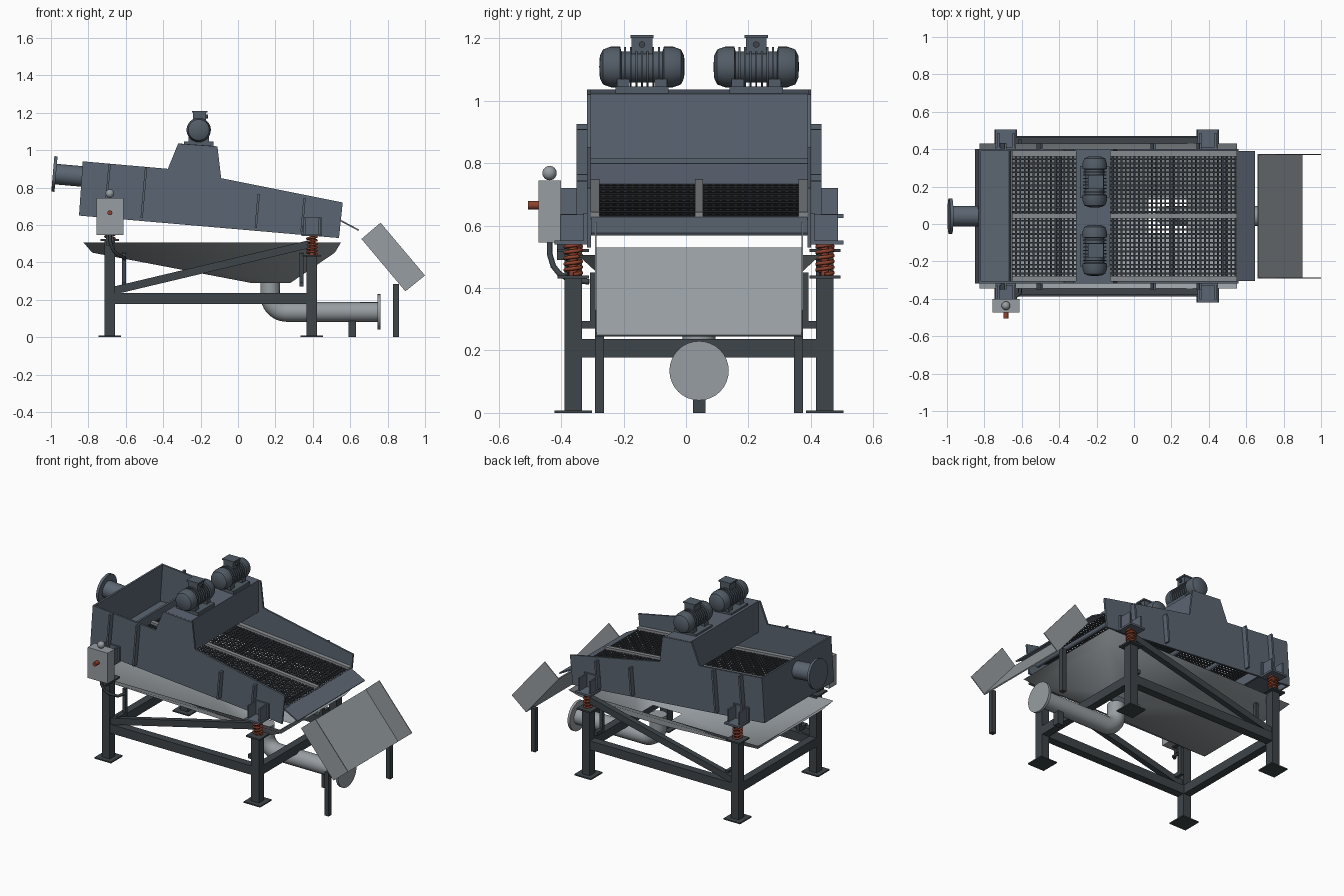
import bpy, bmesh
from math import sin, cos, pi, radians
from mathutils import Vector

if "Cube" in bpy.data.objects:
    bpy.data.objects.remove(bpy.data.objects["Cube"])

C = 0.042       # centre plane of the machine in y
SLOPE = 0.0875  # downhill tilt of the vibrating box


def material(name, r, g, b):
    m = bpy.data.materials.new(name)
    m.use_nodes = True
    m.diffuse_color = (r, g, b, 1)
    m.node_tree.nodes["Principled BSDF"].inputs["Base Color"].default_value = (r, g, b, 1)
    return m


BODY = material("blue_grey_steel", 0.105, 0.13, 0.168)
MOTOR = material("motor_grey", 0.085, 0.108, 0.135)
FRAME = material("dark_frame", 0.047, 0.058, 0.066)
LIGHT = material("light_grey", 0.31, 0.34, 0.36)
BARS = material("bar_grey", 0.25, 0.265, 0.28)
MESH = material("screen_wire", 0.035, 0.04, 0.047)
RED = material("red_orange", 0.27, 0.055, 0.028)


def finish(name, bm, mat, smooth=False):
    bmesh.ops.recalc_face_normals(bm, faces=bm.faces)
    me = bpy.data.meshes.new(name)
    bm.to_mesh(me)
    bm.free()
    me.materials.append(mat)
    if smooth:
        me.shade_smooth()
        me.set_sharp_from_angle(angle=radians(40))
    ob = bpy.data.objects.new(name, me)
    bpy.context.collection.objects.link(ob)
    return ob


def add_prism(bm, pts, y0, y1):
    """Extrude an xz outline between two y values measured from the centre plane."""
    rings = [[bm.verts.new((x, C + y, z)) for x, z in pts] for y in (y0, y1)]
    bm.faces.new(rings[0])
    bm.faces.new(rings[1])
    n = len(pts)
    for i in range(n):
        j = (i + 1) % n
        bm.faces.new((rings[0][i], rings[0][j], rings[1][j], rings[1][i]))


def prism(name, pts, y0, y1, mat):
    bm = bmesh.new()
    add_prism(bm, pts, y0, y1)
    return finish(name, bm, mat)


def rect(x0, x1, z0, z1):
    return [(x0, z0), (x1, z0), (x1, z1), (x0, z1)]


def box(name, x, y, z, mat):
    return prism(name, rect(*x, *z), y[0], y[1], mat)


def strip(a, b, t):
    """Outline of a bar of thickness t between two xz points."""
    d = (Vector(b) - Vector(a)).normalized() * t / 2
    return [(a[0] - d.y, a[1] + d.x), (b[0] - d.y, b[1] + d.x),
            (b[0] + d.y, b[1] - d.x), (a[0] + d.y, a[1] - d.x)]


def lathe(name, profile, centre, axis, mat, n=32):
    """Revolve (radius, distance) pairs about an axis."""
    bm = bmesh.new()
    vs = [bm.verts.new((r, 0, t)) for r, t in profile]
    es = [bm.edges.new(p) for p in zip(vs, vs[1:])]
    bmesh.ops.spin(bm, geom=vs + es, axis=(0, 0, 1), cent=(0, 0, 0),
                   angle=2 * pi, steps=n, use_duplicate=False)
    bmesh.ops.remove_doubles(bm, verts=bm.verts, dist=1e-5)
    ob = finish(name, bm, mat, True)
    ob.location = centre
    ob.rotation_euler = Vector(axis).to_track_quat('Z', 'Y').to_euler()
    return ob


def rod(name, a, b, r, mat):
    a, b = Vector(a), Vector(b)
    h = (b - a).length
    return lathe(name, [(0, 0), (r, 0), (r, h), (0, h)], a, b - a, mat)


def tube(name, pts, r, mat, res=3):
    cu = bpy.data.curves.new(name, 'CURVE')
    cu.dimensions = '3D'
    cu.bevel_depth, cu.bevel_resolution, cu.use_fill_caps = r, res, True
    sp = cu.splines.new('POLY')
    sp.points.add(len(pts) - 1)
    for p, q in zip(sp.points, pts):
        p.co = (*q, 1)
    sp.use_smooth = True
    cu.materials.append(mat)
    ob = bpy.data.objects.new(name, cu)
    bpy.context.collection.objects.link(ob)


def deck(x):
    return 0.625 - (x - 0.55) * SLOPE


# Vibrating box: side walls, feed compartment, motor bridge, discharge lip
wall = [(-0.85, 0.65), (0.54, 0.53), (0.56, 0.72), (-0.09, 0.85), (-0.11, 1.02),
        (-0.32, 1.035), (-0.375, 0.90), (-0.83, 0.94)]
for s, side in ((-1, "right"), (1, "left")):
    prism(f"side_wall_{side}", wall, s * 0.347, s * 0.359, BODY)
    for i, (x, h) in enumerate(((-0.71, 0.27), (-0.515, 0.27), (0.095, 0.18), (0.34, 0.18))):
        z = deck(x) - 0.08
        prism(f"wall_rib_{side}_{i}", strip((x, z), (x + h * SLOPE, z + h), 0.012),
              s * 0.355, s * 0.392, BODY)
prism("feed_end_wall", strip((-0.844, 0.65), (-0.824, 0.94), 0.012), -0.355, 0.355, BODY)
prism("feed_floor", strip((-0.84, 0.69), (-0.66, 0.70), 0.012), -0.347, 0.347, BODY)
prism("feed_weir", strip((-0.665, 0.67), (-0.655, 0.80), 0.012), -0.347, 0.347, BODY)
prism("motor_bridge", [(-0.31, 0.83), (-0.125, 0.815), (-0.125, 1.022), (-0.31, 1.035)],
      -0.35, 0.35, BODY)
prism("discharge_lip", strip((0.54, 0.628), (0.645, 0.572), 0.008), -0.347, 0.347, BODY)

# Screen deck: woven wires, hold-down bars and support tubes
bm = bmesh.new()
X0, X1, W, PITCH = -0.655, 0.55, 0.0045, 0.0235
for i in range(int(0.66 / PITCH) + 1):
    y = -0.33 + i * PITCH
    add_prism(bm, strip((X0, deck(X0)), (X1, deck(X1)), 0.006), y - W, y + W)
for i in range(int((X1 - X0) / PITCH) + 1):
    x = X0 + i * PITCH
    add_prism(bm, strip((x - W, deck(x - W)), (x + W, deck(x + W)), 0.008), -0.345, 0.345)
finish("screen_mesh", bm, MESH)
for name, y, w in (("right", -0.333, 0.014), ("centre", 0, 0.013), ("left", 0.333, 0.014)):
    prism(f"deck_bar_{name}", strip((X0, deck(X0) + 0.01), (X1, deck(X1) + 0.01), 0.016),
          y - w, y + w, BARS)
for x in (-0.4, -0.1, 0.2, 0.48):
    rod("deck_cross_tube", (x, C - 0.35, deck(x) - 0.025), (x, C + 0.35, deck(x) - 0.025),
        0.014, BODY)

# Inlet pipe and flange
axis = Vector((1, 0, -SLOPE)).normalized()
inlet = Vector((-0.99, C, 0.873))
rod("inlet_pipe", inlet, inlet + axis * 0.16, 0.055, BODY)
rod("inlet_flange", inlet, inlet + axis * 0.017, 0.095, BODY)

# Two vibration motors
shell = [(0, 0.137), (0.035, 0.135), (0.056, 0.125), (0.065, 0.1), (0.065, 0.07), (0.05, 0.066)]
profile = [(r, -t) for r, t in shell] + shell[::-1]
for s, side in ((-1, "right"), (1, "left")):
    y = s * 0.183
    mid = (-0.21, C + y, 1.108)
    lathe(f"motor_{side}", profile, mid, (0, 1, 0), MOTOR)
    for k in range(-3, 4):
        rod(f"motor_fin_{side}", (-0.21, C + y + k * 0.018 - 0.003, 1.108),
            (-0.21, C + y + k * 0.018 + 0.003, 1.108), 0.064, MOTOR)
    box(f"motor_base_{side}", (-0.29, -0.13), (y - 0.085, y + 0.085), (1.02, 1.045), MOTOR)
    for f in (-0.06, 0.06):
        box(f"motor_foot_{side}", (-0.265, -0.155), (y + f - 0.02, y + f + 0.02), (1.04, 1.07), MOTOR)
    box(f"terminal_box_{side}", (-0.24, -0.17), (y - 0.033, y + 0.033), (1.15, 1.2), MOTOR)
    box(f"terminal_lid_{side}", (-0.247, -0.163), (y - 0.037, y + 0.037), (1.2, 1.21), MOTOR)
    rod(f"cable_gland_{side}", (-0.16, C + y, 1.18), (-0.175, C + y, 1.18), 0.01, FRAME)

# Legs, springs and spring brackets
for x, top in ((-0.685, 0.515), (0.395, 0.43)):
    for s in (-1, 1):
        y = s * 0.403
        box("leg", (x - 0.028, x + 0.028), (y - 0.028, y + 0.028), (0, top), FRAME)
        box("foot_plate", (x - 0.06, x + 0.06), (y - 0.06, y + 0.06), (0, 0.008), FRAME)
        box("leg_top_plate", (x - 0.05, x + 0.05), (y - 0.05, y + 0.05), (top, top + 0.01), FRAME)
        helix = [(x + 0.026 * cos(a), C + y + 0.026 * sin(a), top + 0.014 + 0.095 * i / 72)
                 for i in range(73) for a in [i * 2 * pi / 14]]
        tube("spring", helix, 0.006, RED, 2)
        rod("spring_core", (x, C + y, top), (x, C + y, top + 0.11), 0.013, RED)
        z = top + 0.11
        box("bracket_base", (x - 0.055, x + 0.055), (s * 0.355, s * 0.463), (z, z + 0.012), BODY)
        box("bracket_back", (x - 0.055, x + 0.055), (s * 0.355, s * 0.37), (z, z + 0.1), BODY)
        for g in (-0.045, 0.035):
            box("bracket_gusset", (x + g, x + g + 0.01), (s * 0.355, s * 0.445), (z, z + 0.095), BODY)
    box("cross_beam", (x - 0.025, x + 0.025), (-0.39, 0.39), (0.178, 0.236), FRAME)
for s in (-1, 1):
    y = s * 0.403
    box("side_beam", (-0.67, 0.38), (y - 0.026, y + 0.026), (0.178, 0.236), FRAME)
    prism("diagonal_brace", strip((-0.66, 0.25), (0.38, 0.497), 0.042), y - 0.018, y + 0.018, FRAME)
    for x in (-0.61, 0.34):
        box("pan_support", (x - 0.011, x + 0.011), (s * 0.33, s * 0.35), (0.27, 0.45), FRAME)
        box("pan_support_arm", (x - 0.011, x + 0.011), (s * 0.34, s * 0.41), (0.27, 0.295), FRAME)

# Underflow pan: rim narrowing to an open square outlet
bm = bmesh.new()
rings = []
for x0, x1, w, z in ((-0.825, 0.55, 0.388, 0.505), (-0.78, 0.518, 0.33, 0.452), (0.07, 0.28, 0.1, 0.29)):
    rings.append([bm.verts.new((x, C + y, z)) for x, y in ((x0, -w), (x1, -w), (x1, w), (x0, w))])
for a, b in zip(rings, rings[1:]):
    for i in range(4):
        j = (i + 1) % 4
        bm.faces.new((a[i], a[j], b[j], b[i]))
pan = finish("underflow_pan", bm, LIGHT)
pan.data.shade_smooth()

# Outlet elbow, pipe, flange and prop
R = 0.09
bend = [(0.172 + R - R * cos(a), C, 0.135 + R - R * sin(a)) for a in [i * pi / 24 for i in range(13)]]
tube("outlet_pipe", [(0.172, C, 0.30)] + bend + [(0.75, C, 0.135)], 0.053, LIGHT, 6)
rod("outlet_flange", (0.745, C, 0.135), (0.762, C, 0.135), 0.095, LIGHT)
box("pipe_prop", (0.59, 0.63), (-0.02, 0.02), (0, 0.09), FRAME)

# Discharge chute: sloped tray with two sides on a pair of legs
tray = [(0.66, 0.525), (0.895, 0.245), (1.0, 0.33), (0.762, 0.612)]
prism("chute_floor", strip((0.663, 0.527), (0.898, 0.247), 0.007), -0.333, 0.333, LIGHT)
for s in (-1, 1):
    prism("chute_side", tray, s * 0.328, s * 0.333, LIGHT)
    box("chute_leg", (0.83, 0.86), (s * 0.304, s * 0.333), (0, 0.285), FRAME)

# Control box with beacon, push button, mount and cable
cy = -0.437
box("control_box", (-0.757, -0.612), (-0.515, -0.443), (0.545, 0.745), LIGHT)
box("control_box_mount", (-0.705, -0.665), (-0.455, -0.4), (0.49, 0.56), FRAME)
ball = [(0.023 * sin(i * pi / 12), -0.023 * cos(i * pi / 12)) for i in range(13)]
lathe("beacon", ball, (-0.685, cy, 0.768), (0, 0, 1), LIGHT, 20)
rod("push_button", (-0.685, -0.506, 0.665), (-0.685, -0.47, 0.665), 0.013, RED)
tube("cable", [(-0.685, cy, 0.55), (-0.683, cy, 0.51), (-0.67, -0.425, 0.47),
               (-0.65, -0.405, 0.445), (-0.61, -0.37, 0.425), (-0.605, -0.31, 0.42)], 0.009, FRAME)
